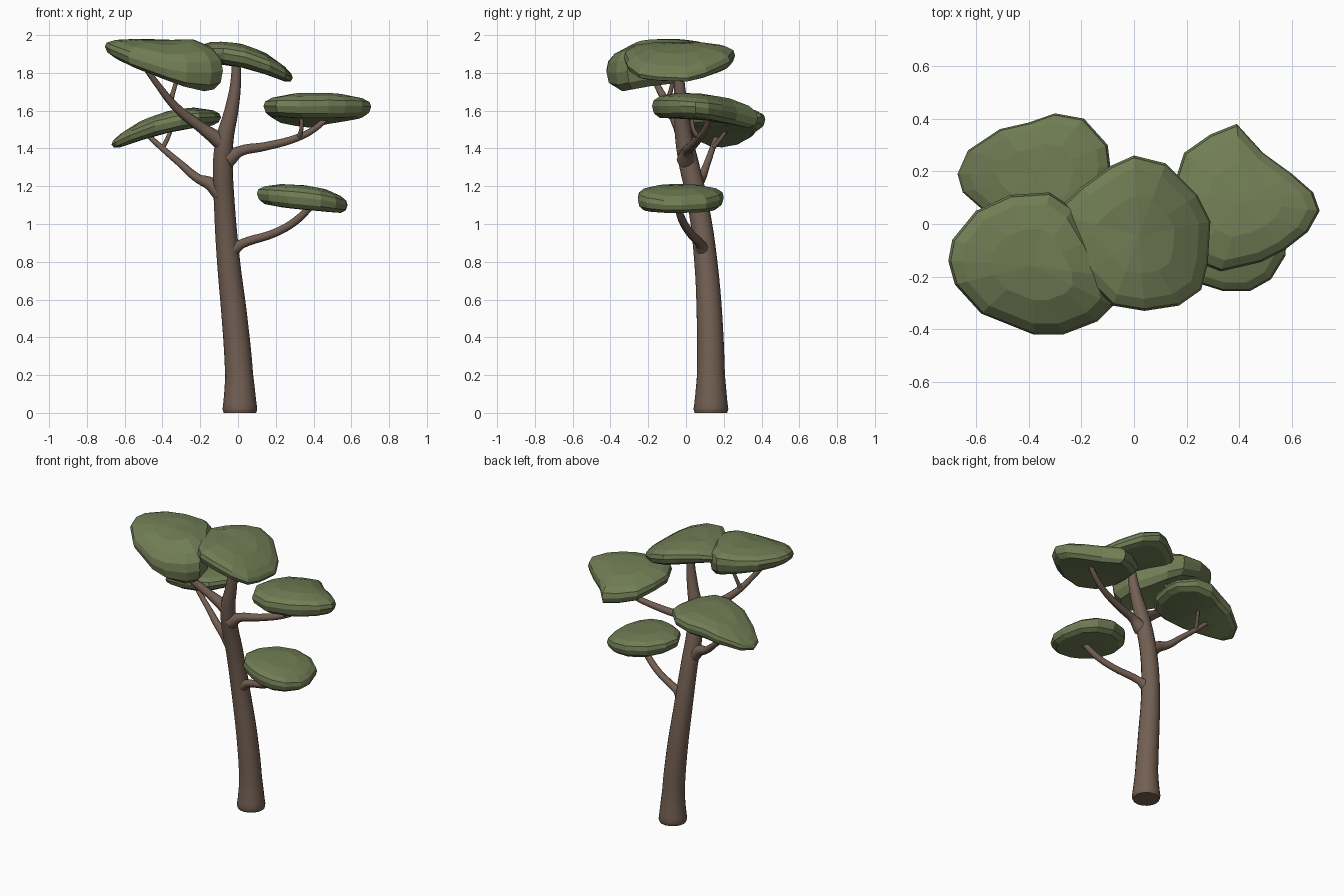
import bpy, bmesh, math
from mathutils import Vector


def material(name, rgb):
    m = bpy.data.materials.new(name)
    m.diffuse_color = (*rgb, 1)
    return m


bark = material("bark", (0.17, 0.115, 0.085))
leaf = material("leaf", (0.165, 0.205, 0.09))


def limb(name, points, res=3, steps=5):
    """Tapered tube through (x, y, z, radius) points."""
    cu = bpy.data.curves.new(name, 'CURVE')
    cu.dimensions = '3D'
    cu.bevel_depth = 1
    cu.bevel_resolution = res
    cu.resolution_u = steps
    cu.use_fill_caps = True
    sp = cu.splines.new('BEZIER')
    sp.bezier_points.add(len(points) - 1)
    for bp, (x, y, z, r) in zip(sp.bezier_points, points):
        bp.co = (x, y, z)
        bp.radius = r
        bp.handle_left_type = bp.handle_right_type = 'AUTO'
    ob = bpy.data.objects.new(name, cu)
    bpy.context.collection.objects.link(ob)
    bpy.ops.object.select_all(action='DESELECT')
    ob.select_set(True)
    bpy.context.view_layer.objects.active = ob
    bpy.ops.object.convert(target='MESH')
    ob = bpy.context.object
    ob.data.materials.clear()
    ob.data.materials.append(bark)
    bpy.ops.object.shade_smooth_by_angle(angle=math.radians(40))


# Rings of a leaf pad from underside to crown: (outline scale, height fraction)
RINGS = [(0.5, -0.5), (0.84, -0.48), (0.96, -0.3), (1, -0.02),
         (0.97, 0.2), (0.84, 0.36), (0.5, 0.48)]


def pad(name, outline, mid, thick):
    """Flattened leaf mass; mid(x, y) is its bent centre sheet, thick(x, y) its depth."""
    bm = bmesh.new()
    n = len(outline)
    cx = sum(p[0] for p in outline) / n
    cy = sum(p[1] for p in outline) / n

    def vert(s, t, p):
        x, y = cx + (p[0] - cx) * s, cy + (p[1] - cy) * s
        return bm.verts.new((x, y, mid(x, y) + t * thick(x, y)))

    rings = [[vert(s, t, p) for p in outline] for s, t in RINGS]
    low, high = vert(0, -0.5, outline[0]), vert(0, 0.5, outline[0])
    for i in range(n):
        j = (i + 1) % n
        for a, b in zip(rings, rings[1:]):
            bm.faces.new((a[i], a[j], b[j], b[i]))
        bm.faces.new((low, rings[0][j], rings[0][i]))
        bm.faces.new((high, rings[-1][i], rings[-1][j]))
    bmesh.ops.recalc_face_normals(bm, faces=bm.faces)
    me = bpy.data.meshes.new(name)
    bm.to_mesh(me)
    bm.free()
    me.materials.append(leaf)
    bpy.context.collection.objects.link(bpy.data.objects.new(name, me))


# Trunk
limb("trunk", [(0.01, 0.132, 0, 0.086), (0.01, 0.132, 0.02, 0.092),
               (0.006, 0.132, 0.2, 0.074), (-0.018, 0.125, 0.5, 0.068),
               (-0.05, 0.105, 0.8, 0.061), (-0.072, 0.065, 1.1, 0.055),
               (-0.08, 0.015, 1.32, 0.053), (-0.07, -0.01, 1.45, 0.047),
               (-0.035, -0.025, 1.6, 0.037), (-0.012, -0.035, 1.75, 0.028),
               (-0.01, -0.04, 1.88, 0.022)], res=6, steps=4)

# Branches and twigs
limb("low_right_branch", [(-0.04, 0.09, 0.86, 0.045), (0.02, 0.075, 0.895, 0.025),
                          (0.2, 0.02, 0.955, 0.022), (0.31, -0.02, 1.02, 0.021),
                          (0.4, -0.05, 1.11, 0.018)])
limb("mid_right_branch", [(-0.06, 0, 1.34, 0.05), (0.01, 0.005, 1.385, 0.029),
                          (0.14, 0.03, 1.41, 0.024), (0.31, 0.07, 1.455, 0.02),
                          (0.4, 0.1, 1.5, 0.017), (0.49, 0.13, 1.58, 0.014)])
limb("mid_right_twig", [(0.32, 0.07, 1.455, 0.014), (0.335, 0.04, 1.5, 0.011),
                        (0.335, 0.03, 1.59, 0.01)])
limb("low_left_branch", [(-0.09, 0.05, 1.16, 0.046), (-0.15, 0.06, 1.215, 0.036),
                         (-0.21, 0.08, 1.24, 0.025), (-0.3, 0.11, 1.315, 0.019),
                         (-0.4, 0.14, 1.4, 0.016), (-0.5, 0.17, 1.49, 0.013)])
limb("low_left_twig", [(-0.4, 0.14, 1.4, 0.013), (-0.37, 0.19, 1.46, 0.011),
                       (-0.34, 0.24, 1.54, 0.01)])
limb("top_left_branch", [(-0.07, -0.005, 1.42, 0.048), (-0.13, -0.02, 1.465, 0.038),
                         (-0.2, -0.04, 1.515, 0.029), (-0.33, -0.09, 1.62, 0.023),
                         (-0.42, -0.15, 1.73, 0.017), (-0.52, -0.21, 1.87, 0.013)])
limb("top_left_twig", [(-0.36, -0.1, 1.64, 0.015), (-0.34, -0.08, 1.71, 0.012),
                       (-0.3, -0.05, 1.84, 0.01)])

# Leaf pads
pad("low_right_leaves",
    [(0.26, -0.23), (0.34, -0.255), (0.44, -0.255), (0.52, -0.21), (0.575, -0.12),
     (0.58, -0.02), (0.54, 0.11), (0.45, 0.18), (0.33, 0.2), (0.2, 0.15),
     (0.12, 0.05), (0.1, -0.06), (0.16, -0.17)],
    lambda x, y: 1.145 - 0.09 * (x - 0.3) - 0.35 * max(0, x - 0.35) ** 2,
    lambda x, y: 0.13 - 0.5 * (x - 0.33) ** 2)
pad("mid_right_leaves",
    [(0.39, 0.38), (0.49, 0.27), (0.6, 0.19), (0.68, 0.12), (0.705, 0.05),
     (0.66, -0.03), (0.57, -0.1), (0.48, -0.145), (0.33, -0.18), (0.2, -0.13),
     (0.135, 0.0), (0.145, 0.13), (0.19, 0.27), (0.29, 0.34)],
    lambda x, y: 1.62 - 0.1 * (y - 0.08) - 0.3 * (y - 0.08) ** 2,
    lambda x, y: 0.14 - 0.35 * (x - 0.42) ** 2)
pad("back_left_leaves",
    [(-0.67, 0.19), (-0.63, 0.28), (-0.51, 0.36), (-0.4, 0.385), (-0.3, 0.42),
     (-0.19, 0.4), (-0.1, 0.3), (-0.09, 0.22), (-0.12, 0.07), (-0.2, -0.04),
     (-0.3, -0.06), (-0.44, -0.03), (-0.57, 0.05), (-0.65, 0.12)],
    lambda x, y: 1.568 - 0.52 * (x + 0.14) ** 2,
    lambda x, y: 0.115 - 0.4 * (x + 0.35) ** 2)
pad("top_left_leaves",
    [(-0.705, -0.14), (-0.69, -0.06), (-0.6, 0.05), (-0.47, 0.11), (-0.32, 0.12),
     (-0.23, 0.06), (-0.16, -0.06), (-0.09, -0.2), (-0.08, -0.31), (-0.14, -0.37),
     (-0.27, -0.42), (-0.38, -0.42), (-0.58, -0.34), (-0.68, -0.23)],
    lambda x, y: 1.9 - 0.16 * (x + 0.4) - 0.7 * min(0, y + 0.15) ** 2 + 0.05 * y,
    lambda x, y: 0.16 + 0.2 * (x + 0.4) + 0.05 * math.exp(-((x + 0.2) / 0.1) ** 2))
pad("top_leaves",
    [(0, 0.26), (0.12, 0.23), (0.24, 0.11), (0.29, 0.01), (0.28, -0.15),
     (0.255, -0.25), (0.17, -0.31), (0.04, -0.33), (-0.08, -0.31), (-0.19, -0.2),
     (-0.28, -0.06), (-0.305, 0.04), (-0.2, 0.14), (-0.09, 0.22)],
    lambda x, y: 1.895 - 0.2 * x - 0.75 * x * x,
    lambda x, y: 0.125 - 0.5 * x * x)
